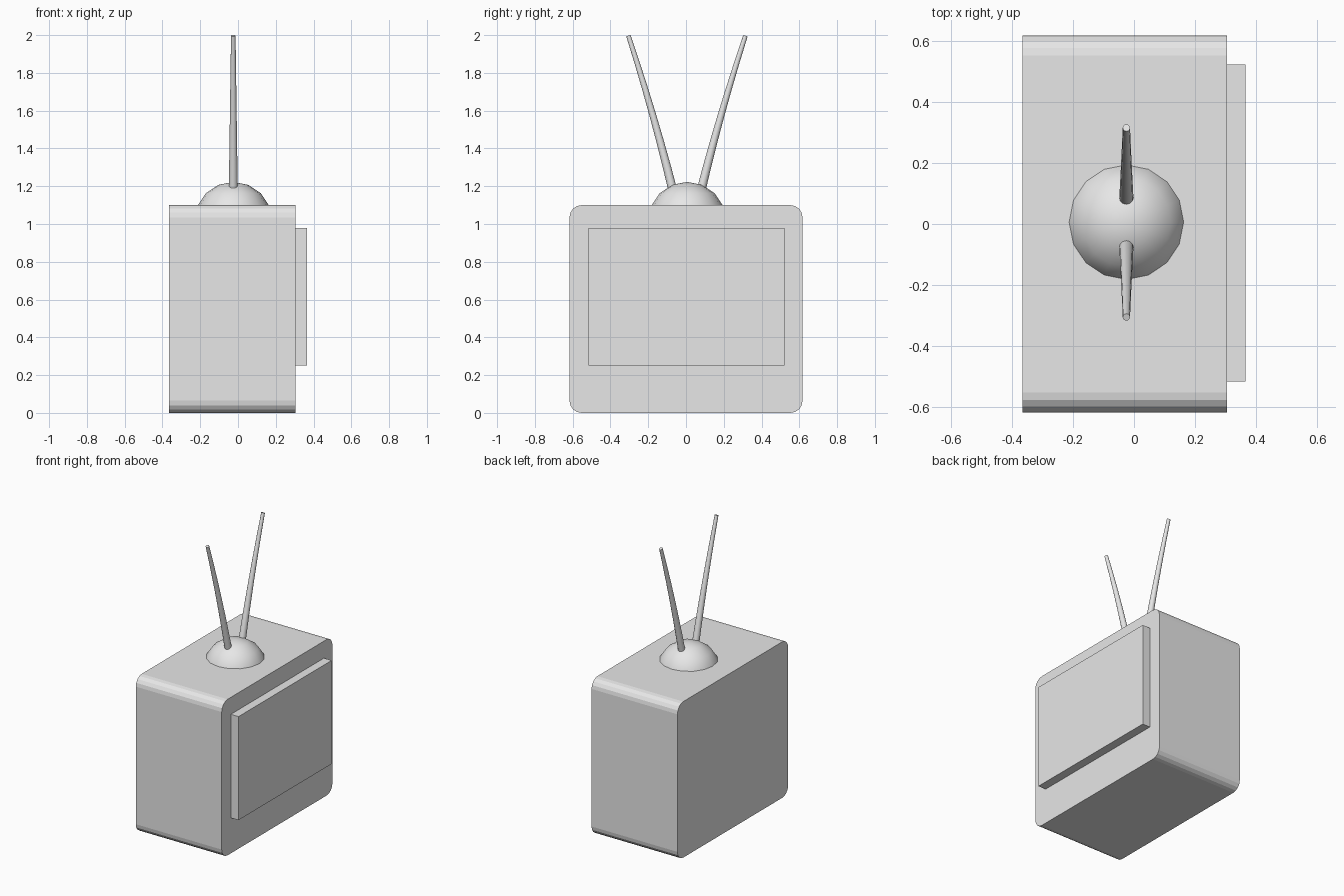
import bpy, bmesh, math
from mathutils import Vector

if "Cube" in bpy.data.objects:
    bpy.data.objects.remove(bpy.data.objects["Cube"])

grey = bpy.data.materials.new("light_grey")
grey.diffuse_color = (0.8, 0.8, 0.8, 1)
grey.use_nodes = True
grey.node_tree.nodes["Principled BSDF"].inputs["Base Color"].default_value = grey.diffuse_color


def finish(name, bm, smooth=False):
    bmesh.ops.recalc_face_normals(bm, faces=bm.faces)
    mesh = bpy.data.meshes.new(name)
    bm.to_mesh(mesh)
    bm.free()
    mesh.materials.append(grey)
    obj = bpy.data.objects.new(name, mesh)
    bpy.context.collection.objects.link(obj)
    if smooth:
        bpy.ops.object.select_all(action='DESELECT')
        obj.select_set(True)
        bpy.context.view_layer.objects.active = obj
        bpy.ops.object.shade_smooth_by_angle(angle=math.radians(40))
    return obj


def box(lo, hi):
    bm = bmesh.new()
    bmesh.ops.create_cube(bm, size=1)
    for v in bm.verts:
        v.co = Vector([a + (c + 0.5) * (b - a) for a, b, c in zip(lo, hi, v.co)])
    return bm


# Cabinet: rounded on the four edges running front to back of the set
bm = box((-0.365, -0.617, 0), (0.305, 0.617, 1.1))
long_edges = [e for e in bm.edges
              if abs(e.verts[0].co.x - e.verts[1].co.x) > 0.1]
bmesh.ops.bevel(bm, geom=long_edges, offset=0.065, segments=4,
                profile=0.5, affect='EDGES')
finish("cabinet", bm)

# Raised screen
finish("screen", box((0.305, -0.515, 0.25), (0.365, 0.522, 0.98)))

# Antenna dome, sunk into the cabinet top
bm = bmesh.new()
bmesh.ops.create_uvsphere(bm, u_segments=16, v_segments=8, radius=0.206)
bmesh.ops.translate(bm, verts=bm.verts, vec=(-0.025, 0.006, 1.017))
finish("antenna_base", bm, True)


# Tapered rods that lean and curve gently outward
def antenna(name, side, steps=6, sides=12):
    bm = bmesh.new()
    rings = []
    for i in range(steps + 1):
        t = i / steps
        centre = Vector((-0.025, 0.005 + side * (0.068 + 0.206 * t + 0.036 * t * t),
                         1.15 + 0.847 * t))
        tangent = Vector((0, side * (0.206 + 0.072 * t), 0.847)).normalized()
        u = Vector((1, 0, 0))
        w = tangent.cross(u)
        r = 0.024 - 0.012 * t
        rings.append([bm.verts.new(centre + r * (math.cos(a) * u + math.sin(a) * w))
                      for a in (2 * math.pi * k / sides for k in range(sides))])
    for a, b in zip(rings, rings[1:]):
        for k in range(sides):
            n = (k + 1) % sides
            bm.faces.new((a[k], a[n], b[n], b[k]))
    bm.faces.new(rings[0])
    bm.faces.new(rings[-1])
    finish(name, bm, True)


antenna("antenna_left", -1)
antenna("antenna_right", 1)
